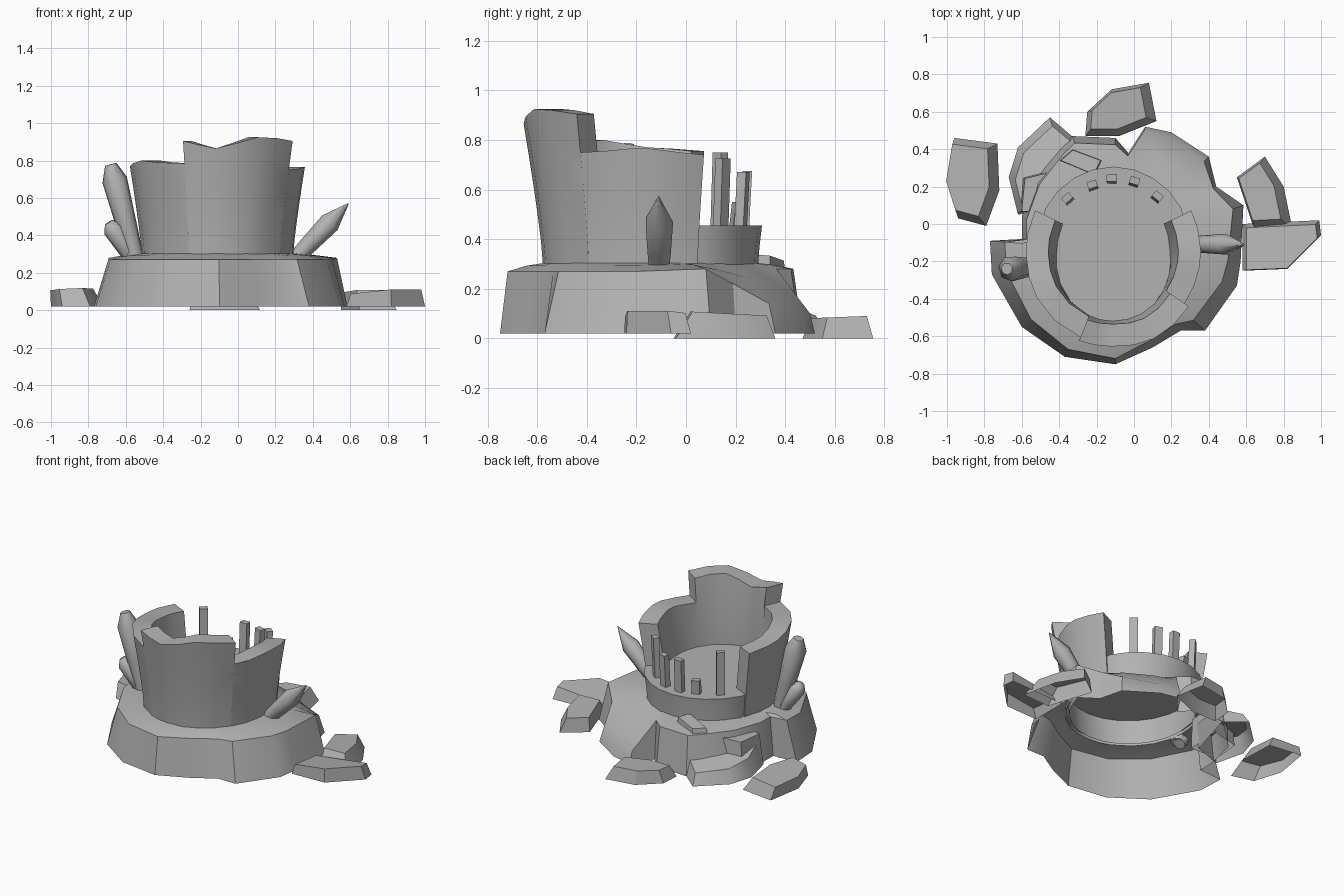
import bpy, bmesh
from math import sin, cos, atan2, radians
from mathutils import Vector

cube = bpy.data.objects.get("Cube")
if cube:
    bpy.data.objects.remove(cube)

stone = bpy.data.materials.new("grey stone")
stone.use_nodes = True
grey = (0.45, 0.45, 0.45, 1)
stone.diffuse_color = grey
stone.node_tree.nodes["Principled BSDF"].inputs["Base Color"].default_value = grey

# Tower centre and radii at its foot
CX, CY, RX, RY = -0.11, -0.143, 0.405, 0.433
FOOT, FLOOR = 0.28, 0.455


def loft(name, rings, first=True, last=True, wrap=True, crease=32):
    """Join equal loops of points into a skin, with optional caps."""
    bm = bmesh.new()
    loops = [[bm.verts.new(p) for p in ring] for ring in rings]
    for a, b in zip(loops, loops[1:]):
        for i in range(len(a) if wrap else len(a) - 1):
            j = (i + 1) % len(a)
            bm.faces.new((a[i], a[j], b[j], b[i]))
    if first:
        bm.faces.new(loops[0])
    if last:
        bm.faces.new(loops[-1])
    bmesh.ops.dissolve_degenerate(bm, dist=0.0001, edges=bm.edges)
    bmesh.ops.recalc_face_normals(bm, faces=bm.faces)
    # Smooth the gentle bends, keep the corners sharp
    for face in bm.faces:
        face.smooth = True
    for edge in bm.edges:
        edge.smooth = edge.calc_face_angle(0) < radians(crease)
    mesh = bpy.data.meshes.new(name)
    bm.to_mesh(mesh)
    bm.free()
    mesh.materials.append(stone)
    bpy.context.collection.objects.link(bpy.data.objects.new(name, mesh))


def tower_point(angle, z, inward=0.0):
    """Point on the flared tower side."""
    flare = 0.085 * max(0, (z - 0.3) / 0.6) ** 1.2 - inward
    return Vector((CX + (RX + flare) * cos(angle), CY + (RY + flare) * sin(angle), z))


def rock(name, outline, low, high, scale=0.8, shift=(0, 0), tilt=(0, 0)):
    """Tapered boulder, hollow underneath, with a shifted and tilted top."""
    n = len(outline)
    mid = Vector((sum(p[0] for p in outline) / n, sum(p[1] for p in outline) / n))
    move, lean = Vector(shift), Vector(tilt)
    bottom = [(x, y, low) for x, y in outline]
    top = []
    for p in outline:
        d = Vector(p) - mid
        q = mid + move + d * scale
        top.append((q.x, q.y, high + d.dot(lean)))
    loft(name, [bottom, top], first=False)


def crystal(name, base, tip, rows, sides=7):
    """Rounded spike; rows give (fraction along, radius)."""
    base, tip = Vector(base), Vector(tip)
    axis = tip - base
    turn = axis.to_track_quat('Z', 'Y')
    rings = []
    for part, radius in rows:
        ring = []
        for i in range(sides):
            a = radians(360 * i / sides)
            ring.append(base + axis * part + turn @ Vector((radius * cos(a), radius * sin(a), 0)))
        rings.append(ring)
    loft(name, rings, crease=60)


# Rocky base: foot position, narrowing and shoulder height
shore = [
    (.585, .1, .92, .28), (.57, -.2, .9, .27), (.55, -.33, .88, .27), (.38, -.57, .87, .27),
    (.25, -.57, .92, .27), (.1, -.66, .93, .27), (-.1, -.75, .95, .27), (-.37, -.71, .93, .27),
    (-.6, -.55, .9, .27), (-.76, -.27, .88, .27), (-.77, -.09, .88, .28), (-.6, -.08, .95, .28),
    (-.6, .03, .95, .28), (-.55, .25, .9, .28), (-.4, .42, .92, .28), (-.33, .47, .94, .28),
    (-.1, .46, .94, .28), (-.03, .38, .97, .28), (.06, .52, .97, .1), (.2, .49, .96, .1),
    (.4, .36, .95, .14), (.44, .2, .97, .22)]
foot, shoulder, bulge, collar = [], [], [], []
for x, y, k, z in shore:
    edge = Vector((CX + (x - CX) * k, CY + (y - CY) * k, z))
    inner = tower_point(atan2((y - CY) / RY, (x - CX) / RX), 0.305, 0.01)
    middle = (edge + inner) / 2
    middle.z = 0.305 - (0.305 - z) * 0.35
    foot.append((x, y, 0.02))
    shoulder.append(edge)
    bulge.append(middle)
    collar.append(inner)
loft("rock_base", [foot, shoulder, bulge, collar], first=False, last=False)

# Tower floor drum, open underneath and tucked behind the front wall
turns = range(30, 390, 15)
loft("tower_floor", [[tower_point(radians(d), z, 0.025 if d > 150 else 0) for d in turns]
                     for z in (FOOT, 0.37, FLOOR)], first=False)

# Broken tower wall: angle and height of each station around the front
stations = [
    (154, .755), (170, .765), (182, .77), (196, .785), (210, .8), (228, .79), (248, .785),
    (248, .905), (258, .885), (269, .865), (283, .895), (296, .925), (310, .92), (325, .905),
    (325, .75), (338, .755), (350, .765), (360, .765), (374, .75), (386, .74)]
columns = []
for degrees, height in stations:
    a = radians(degrees)
    thin = 0.12 - 0.05 * max(0, -sin(a))
    outer = [tower_point(a, FOOT + (height - FOOT) * i / 5) for i in range(6)]
    inner = [tower_point(a, height, 0.12), tower_point(a, 0.6, (0.12 + thin) / 2),
             tower_point(a, FLOOR, thin)]
    columns.append(outer + inner)
loft("tower_wall", columns, wrap=False)

# Railing posts on the open side
posts = [(-.35, .13, .75), (-.22, .2, .55), (-.12, .235, .675), (0, .22, .67), (.12, .14, .725)]
for number, (x, y, top) in enumerate(posts, 1):
    out = Vector((x - CX, y - CY, 0)).normalized()
    side = Vector((-out.y, out.x, 0))
    rings = []
    for z, drift in ((FLOOR - 0.01, 0), (top, 0.012)):
        mid = Vector((x, y, z)) + out * drift
        rings.append([mid + side * 0.026 * s + out * 0.019 * o
                      for s, o in ((1, 1), (-1, 1), (-1, -1), (1, -1))])
    loft("railing_post_%d" % number, rings)

# Crystals growing from the ledge
blunt = [(0, .048), (.4, .058), (.84, .069), (1, .032)]
pointed = [(0, .042), (.3, .05), (.66, .058), (1, .003)]
crystal("tall_right_crystal", (-.545, -.23, .26), (-.68, -.24, .78), blunt)
crystal("small_right_crystal", (-.55, -.22, .25), (-.69, -.25, .47),
        [(part, radius * 0.8) for part, radius in blunt])
crystal("left_crystal", (.3, -.11, .27), (.59, -.11, .57), pointed)

# Boulders lying around the base
rock("right_boulder", [(-.96, .46), (-.73, .43), (-.72, .18), (-.79, -.01), (-.94, .03), (-1, .22)],
     0.02, 0.11, 0.82, (-.03, .01), (.03, -.03))
rock("back_boulder", [(-.26, .47), (-.25, .6), (-.12, .72), (.08, .755), (.12, .55), (-.08, .47)],
     0, 0.085, 0.78, (-.01, .01), (0, .03))
rock("left_back_boulder", [(.55, .25), (.7, .36), (.8, .2), (.85, -.04), (.65, -.05)],
     0, 0.1, 0.75, (-.03, .02), (0, -.04))
rock("left_boulder", [(.58, 0), (.99, .02), (1, -.06), (.82, -.24), (.58, -.25)],
     0.02, 0.095, 0.9, (0, -.01), (.1, -.1))

# Stepped ledges and a loose slab on the back right
rock("low_step", [(-.45, .57), (-.62, .41), (-.67, .25), (-.62, .05), (-.42, .12), (-.32, .46)],
     0.02, 0.14, 0.9, (.02, -.02), (.12, -.22))
rock("high_step", [(-.6, .25), (-.62, .06), (-.42, .05), (-.4, .3)],
     0.05, 0.24, 0.92, (.01, 0), (.1, 0))
rock("loose_slab", [(-.4, .34), (-.33, .4), (-.17, .34), (-.21, .26)],
     0.27, 0.325, 0.92, (0, 0), (.08, -.12))
